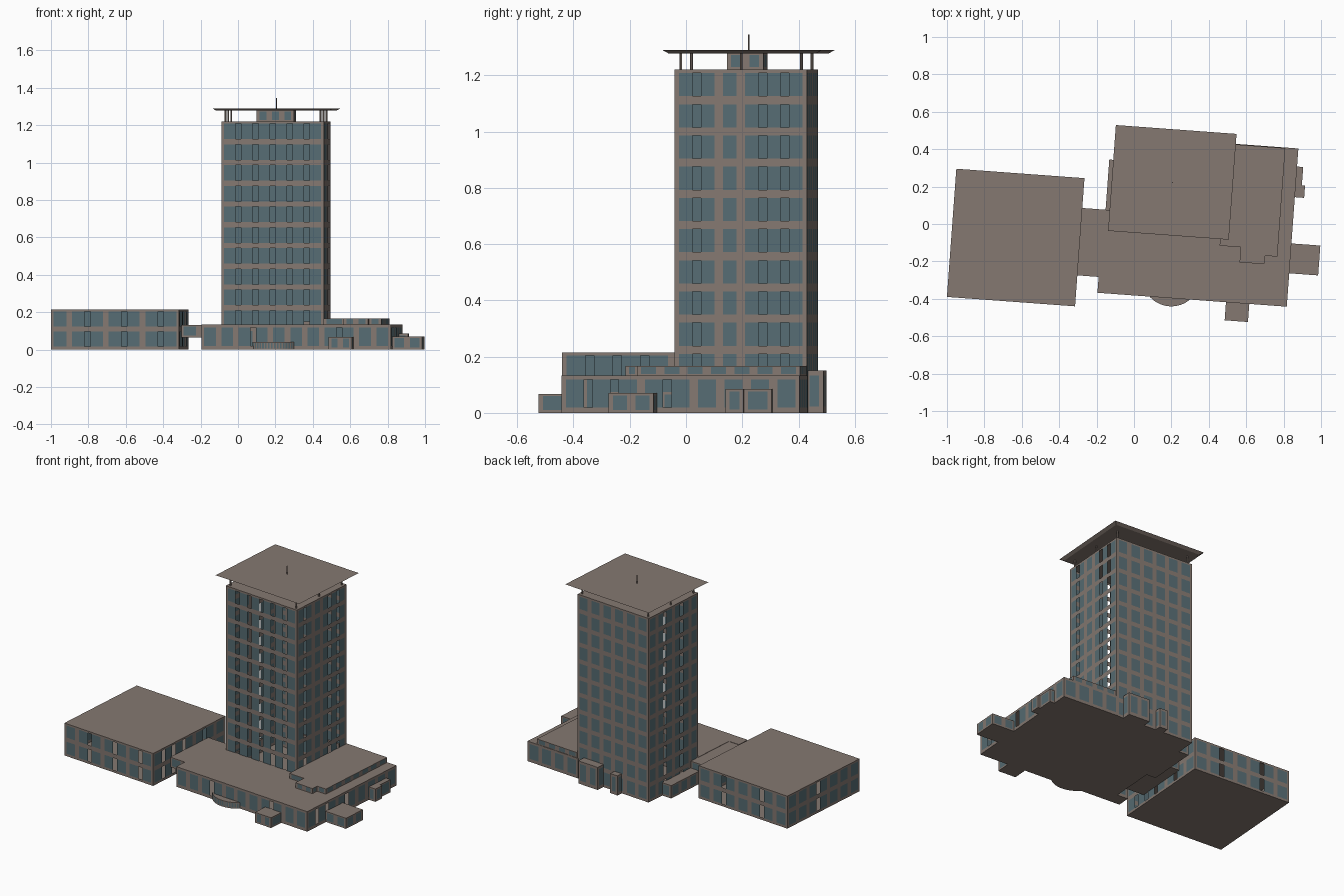
import bpy, bmesh, math

if "Cube" in bpy.data.objects:
    bpy.data.objects.remove(bpy.data.objects["Cube"], do_unlink=True)

TURN = math.radians(-4.2)  # whole site is slightly turned


def material(name, rgb):
    m = bpy.data.materials.new(name)
    m.use_nodes = True
    m.diffuse_color = (*rgb, 1)
    m.node_tree.nodes["Principled BSDF"].inputs["Base Color"].default_value = (*rgb, 1)
    return m


STONE = material("taupe stone", (0.235, 0.19, 0.165))
GLASS = material("slate blue glass", (0.095, 0.152, 0.172))


def finish(name, bm):
    mesh = bpy.data.meshes.new(name)
    bm.to_mesh(mesh)
    bm.free()
    mesh.materials.append(STONE)
    mesh.materials.append(GLASS)
    obj = bpy.data.objects.new(name, mesh)
    obj.rotation_euler.z = TURN
    bpy.context.collection.objects.link(obj)
    return obj


def rect(x0, x1, y0, y1):
    return [(x0, y0), (x1, y0), (x1, y1), (x0, y1)]


def shell(name, outline, z0, z1, floors=1, pitch=0.094, pier=0.03, gaps=None):
    """Hollow building: walls gridded into piers, bands and panes, open slots at gaps.

    gaps maps a wall number to the pier numbers left open on it."""
    gaps = gaps or {}
    bm = bmesh.new()
    height = (z1 - z0) / floors
    levels = [z0]
    for f in range(floors):
        levels += [z0 + (f + 0.15) * height, z0 + (f + 0.89) * height]
    levels.append(z1)
    for side, (ax, ay) in enumerate(outline):
        bx, by = outline[(side + 1) % len(outline)]
        length = math.hypot(bx - ax, by - ay)
        cells = max(1, round(length / pitch))
        step = length / cells
        half = min(pier / 2, step * 0.25)
        stops = [0]
        for c in range(cells):
            stops += [c * step + half, (c + 1) * step - half]
        stops.append(length)
        grid = [[bm.verts.new((ax + (bx - ax) * s / length, ay + (by - ay) * s / length, z))
                 for s in stops] for z in levels]
        for r in range(len(levels) - 1):
            for c in range(len(stops) - 1):
                window_row, pane = r % 2 == 1, c % 2 == 1
                if window_row and not pane and c // 2 in gaps.get(side, ()):
                    continue
                face = bm.faces.new((grid[r][c], grid[r][c + 1],
                                     grid[r + 1][c + 1], grid[r + 1][c]))
                face.material_index = int(window_row and pane)
    # roof and underside
    bm.faces.new([bm.verts.new((x, y, z1)) for x, y in outline])
    bm.faces.new([bm.verts.new((x, y, z0)) for x, y in reversed(outline)])
    return finish(name, bm)


def post(name, x, y, z0, z1, radius):
    bm = bmesh.new()
    bmesh.ops.create_cone(bm, cap_ends=True, segments=8, radius1=radius,
                          radius2=radius, depth=z1 - z0)
    bmesh.ops.translate(bm, verts=bm.verts, vec=(x, y, (z0 + z1) / 2))
    return finish(name, bm)


# Main tower
shell("tower", rect(-0.089, 0.461, -0.0065, 0.4645), 0, 1.22, floors=11, pitch=0.085,
      gaps={0: range(1, 6), 1: (1, 4, 5), 3: (2, 4)})

# Roof-top room, posts, canopy and mast
shell("penthouse", rect(0.088, 0.288, 0.167, 0.297), 1.22, 1.279, pitch=0.07)
for i, x in enumerate((-0.069, 0.441)):
    for j, y in enumerate((0.014, 0.229, 0.444)):
        post(f"canopy_post_{i}_{j}", x, y, 1.22, 1.28, 0.005)
bm = bmesh.new()
bmesh.ops.create_cube(bm, size=1)
for v in bm.verts:
    inset = 0.02 if v.co.z < 0 else 0
    v.co = (0.188 + v.co.x * (0.647 - 2 * inset), 0.237 + v.co.y * (0.567 - 2 * inset),
            1.284 + v.co.z * 0.012)
finish("roof_canopy", bm)
post("mast", 0.188, 0.237, 1.285, 1.345, 0.003)

# Podium wrapped around the tower
shell("podium", [(-0.168, -0.381), (0.847, -0.381), (0.847, 0.467), (0.455, 0.467),
                 (0.455, 0), (-0.092, 0), (-0.092, -0.296), (-0.168, -0.296)],
      0, 0.133, gaps={0: (3, 8), 1: (1, 2, 4)})
shell("podium_upper_level", [(0.465, -0.082), (0.578, -0.082), (0.578, -0.163),
                             (0.71, -0.163), (0.71, -0.118), (0.777, -0.118),
                             (0.777, 0.464), (0.465, 0.464)], 0.133, 0.167, pitch=0.08)

# Detached wing and the raised link to it
shell("side_wing", rect(-0.969, -0.282, -0.462, 0.225), 0, 0.215, floors=2,
      gaps={0: (2, 4, 6), 1: (1, 2, 3, 5), 2: (2, 5), 3: (3,)})
shell("link_bridge", rect(-0.285, -0.09, -0.296, 0.065), 0.065, 0.131)

# Curved entrance bay
arc = [(0.22 + 0.155 * math.cos(a), -0.27 + 0.155 * math.sin(a))
       for a in (math.radians(222 + 6 * k) for k in range(17))]
shell("entrance_bay", arc, 0, 0.04, pitch=0.03, pier=0.006)

# Small annexes pushed against the main walls
annexes = {
    "front_porch": ((0.521, 0.646, -0.478, -0.375), 0.068),
    "right_porch": ((0.84, 1.002, -0.202, -0.042), 0.07),
    "right_annex_back": ((0.84, 0.88, 0.271, 0.37), 0.085),
    "right_annex_front": ((0.84, 0.897, 0.206, 0.271), 0.085),
    "back_annex_wide": ((0.261, 0.411, 0.455, 0.52), 0.15),
    "back_annex_narrow": ((0.12, 0.176, 0.455, 0.505), 0.13),
    "left_annex": ((-0.157, -0.08, 0.0, 0.334), 0.085),
}
for name, (bounds, top) in annexes.items():
    shell(name, rect(*bounds), 0, top, pitch=0.08)
